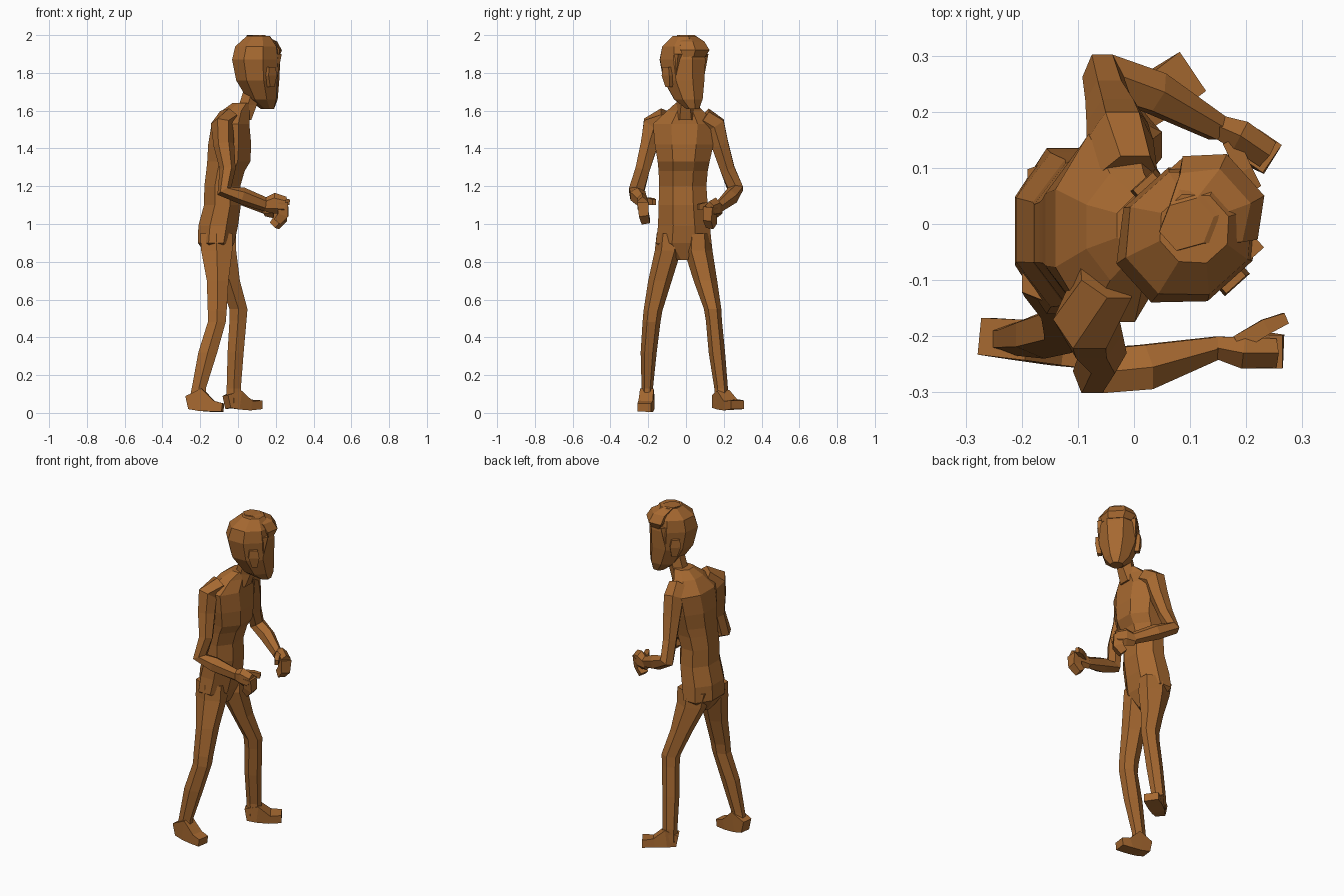
import bpy, bmesh, math
from mathutils import Vector, Matrix

mat = bpy.data.materials.new("brown")
mat.diffuse_color = (0.38, 0.14, 0.03, 1)


def skin(name, rings):
    """Bridge equal-sized rings of points into a closed flat-shaded solid."""
    bm = bmesh.new()
    loops = [[bm.verts.new(p) for p in r] for r in rings]
    n = len(loops[0])
    for a, b in zip(loops, loops[1:]):
        for i in range(n):
            j = (i + 1) % n
            bm.faces.new((a[i], a[j], b[j], b[i]))
    bm.faces.new(loops[0][::-1])
    bm.faces.new(loops[-1])
    bmesh.ops.recalc_face_normals(bm, faces=bm.faces)
    me = bpy.data.meshes.new(name)
    bm.to_mesh(me)
    bm.free()
    ob = bpy.data.objects.new(name, me)
    bpy.context.collection.objects.link(ob)
    me.materials.append(mat)
    return ob


def unit(n):
    """Flat-sided polygon that touches the -1..1 square."""
    s = 1 / math.cos(math.pi / n)
    pts = [(math.cos(math.tau * (i + .5) / n) * s, math.sin(math.tau * (i + .5) / n) * s) for i in range(n)]
    mx, my = max(p[0] for p in pts), max(p[1] for p in pts)
    return [(x / mx, y / my) for x, y in pts]


def loft(name, sections, n):
    """Horizontal sections given as (z, x0, x1, y0, y1)."""
    return skin(name, [[Vector(((a + b) / 2 + u * (b - a) / 2, (c + d) / 2 + v * (d - c) / 2, z))
                        for u, v in unit(n)] for z, a, b, c, d in sections])


def tube(name, path, n):
    """Sections across a path given as (x, y, z, half width, half height)."""
    pts = [Vector(p[:3]) for p in path]
    rings = []
    for i, p in enumerate(path):
        t = (pts[min(i + 1, len(pts) - 1)] - pts[max(i - 1, 0)]).normalized()
        w = Vector((0, 1, 0))
        w = (w - t * w.dot(t)).normalized()
        h = t.cross(w)
        rings.append([pts[i] + w * u * p[3] + h * v * p[4] for u, v in unit(n)])
    return skin(name, rings)


# torso with chest ledge and neck
loft("torso", [(.81, -.15, -.06, -.05, .03), (.9, -.212, -.02, -.16, .135), (.99, -.21, 0, -.148, .127),
               (1.1, -.18, .015, -.145, .115), (1.2, -.178, .012, -.142, .108), (1.28, -.168, .035, -.145, .115),
               (1.33, -.163, .065, -.15, .125), (1.42, -.158, .07, -.165, .145), (1.53, -.14, .06, -.175, .16),
               (1.6, -.085, .06, -.1, .09), (1.64, -.03, .075, -.055, .05)], 8)
loft("neck", [(1.55, -.04, .07, -.065, .06), (1.63, .005, .1, -.05, .045), (1.74, .04, .13, -.055, .045)], 6)

# legs
loft("right_leg", [(.95, -.2, -.03, -.155, -.02), (.86, -.195, -.03, -.165, -.025), (.7, -.165, -.05, -.2, -.075),
                   (.54, -.16, -.06, -.225, -.125), (.48, -.16, -.065, -.23, -.135), (.32, -.21, -.11, -.24, -.155),
                   (.13, -.245, -.17, -.235, -.175), (.05, -.262, -.17, -.235, -.175)], 6)
loft("left_leg", [(.95, -.19, -.01, 0, .13), (.86, -.17, -.01, -.01, .14), (.7, -.1, .01, .04, .165),
                  (.55, -.045, .05, .095, .187), (.49, -.045, .045, .105, .19), (.32, -.055, .03, .12, .207),
                  (.13, -.06, .015, .15, .222), (.05, -.06, .02, .15, .225)], 6)

# feet
tube("right_foot", [(-.268, -.2, .055, .033, .035), (-.2, -.207, .07, .036, .06), (-.135, -.214, .035, .038, .03),
                    (-.08, -.222, .028, .036, .022)], 4)
tube("left_foot", [(-.06, .165, .058, .03, .035), (-.005, .197, .07, .038, .05), (.05, .235, .043, .042, .025),
                   (.105, .272, .043, .042, .023)], 4)

# arms
tube("right_arm", [(-.05, -.1, 1.565, .05, .055), (-.085, -.17, 1.52, .062, .06), (-.075, -.195, 1.42, .045, .055),
                   (-.055, -.23, 1.29, .038, .042), (-.072, -.262, 1.175, .04, .042), (.02, -.255, 1.15, .04, .045),
                   (.155, -.218, 1.1, .018, .036)], 6)
tube("left_arm", [(-.01, .09, 1.565, .05, .055), (-.025, .15, 1.52, .058, .06), (-.03, .18, 1.42, .045, .055),
                  (-.045, .22, 1.29, .038, .042), (-.055, .262, 1.185, .04, .042), (.035, .235, 1.14, .036, .045),
                  (.15, .17, 1.085, .022, .034)], 6)


# loosely closed hands: palm, curled fingers, thumb
def hand(side, wrist, ang):
    def put(part, path, n):
        tube(f"{side}_{part}", path, n).matrix_world = (Matrix.Translation(wrist) @ Matrix.Rotation(ang, 4, 'Z'))
    s = 1 if side == "right" else -1
    put("palm", [(-.015, 0, 0, .018, .035), (.04, -.012 * s, .01, .028, .055), (.095, -.012 * s, 0, .026, .045)], 6)
    put("fingers", [(.085, -.01 * s, .015, .03, .025), (.085, -.005 * s, -.05, .026, .028),
                    (.055, .005 * s, -.085, .022, .022)], 4)
    put("thumb", [(.03, .005 * s, .02, .015, .02), (.08, .035 * s, .02, .014, .018),
                  (.115, .05 * s, .015, .01, .015)], 4)


hand("right", (.155, -.218, 1.1), 0)
hand("left", (.15, .17, 1.075), -.6)

# head group, built facing +x and then turned to its left
turn = Matrix.Translation((.1, -.015, 0)) @ Matrix.Rotation(math.radians(42), 4, 'Z')
head = [loft("head", [(1.61, .04, .11, -.035, .035), (1.66, -.04, .122, -.07, .07), (1.76, -.11, .122, -.1, .1),
                      (1.87, -.135, .125, -.112, .112), (1.94, -.115, .11, -.105, .105),
                      (1.995, -.05, .07, -.06, .06)], 8),
        loft("hair_fringe", [(1.885, .05, .125, -.08, .085), (1.92, .02, .142, -.09, .11),
                             (1.965, 0, .115, -.075, .09), (2.0, -.04, .05, -.03, .06)], 6)]
for name, s in (("right", -1), ("left", 1)):
    # ear and the lock of hair in front of it
    head.append(loft(name + "_ear", [(1.725, -.01, .02, s * .105 - .012, s * .105 + .012),
                                     (1.785, -.03, .03, s * .112 - .014, s * .112 + .014),
                                     (1.83, -.025, .022, s * .112 - .012, s * .112 + .012)], 4))
    head.append(loft(name + "_sideburn", [(1.76, .03, .05, s * .085 - .015, s * .085 + .015),
                                          (1.9, .02, .08, s * .088 - .02, s * .088 + .02)], 4))
for ob in head:
    ob.matrix_world = turn
